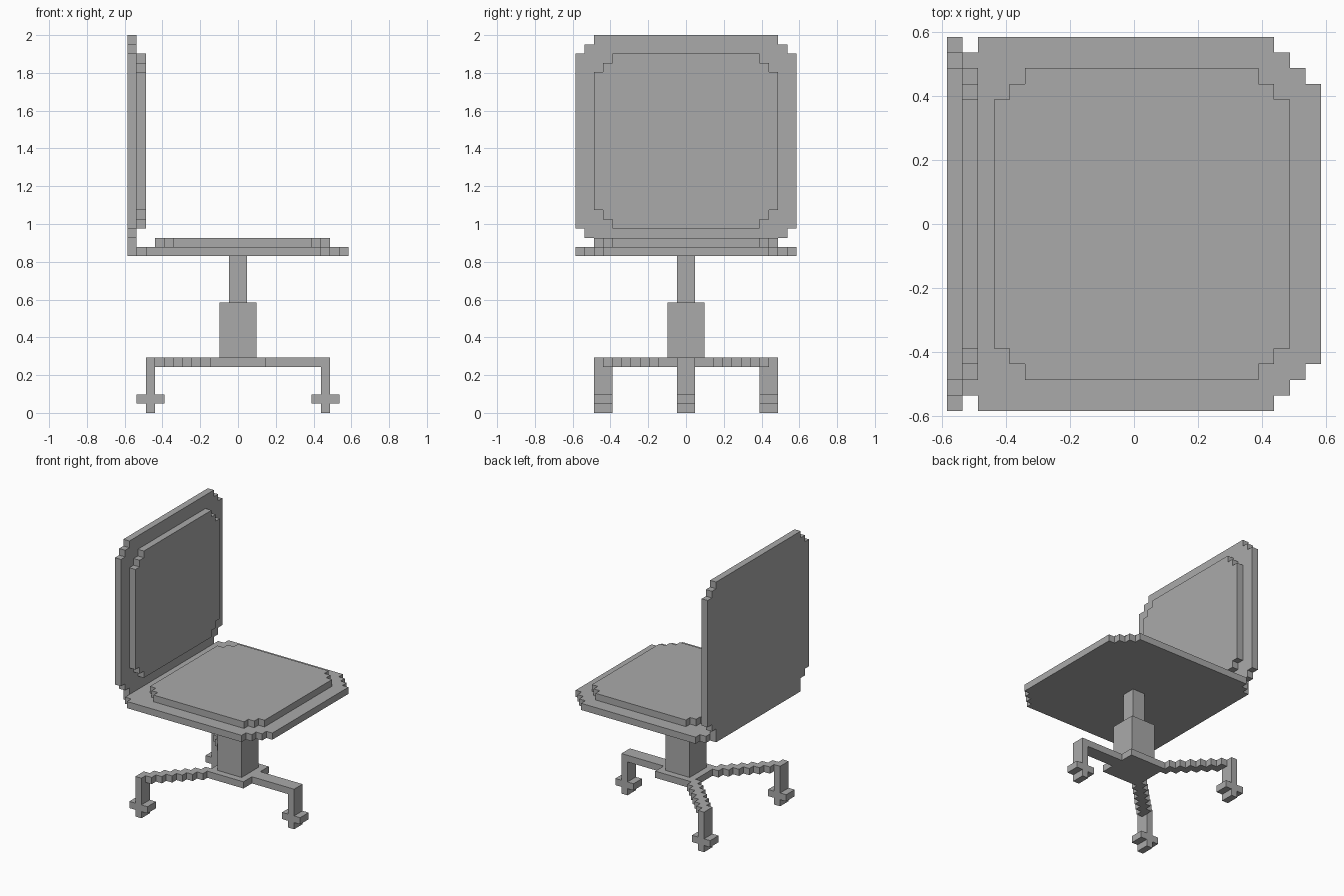
import bpy
import bmesh
from mathutils import Vector

cube = bpy.data.objects.get("Cube")
if cube:
    bpy.data.objects.remove(cube, do_unlink=True)

U = 2 / 41  # one block

grey = bpy.data.materials.new("chair grey")
grey.use_nodes = True
colour = (0.4, 0.4, 0.4, 1)
grey.diffuse_color = colour
grey.node_tree.nodes["Principled BSDF"].inputs["Base Color"].default_value = colour


def stepped(name, axes, rows, low, high):
    """Extrude a stepped outline. rows: (start, end, side_min, side_max) in blocks.
    axes: row axis, side axis, extrusion axis."""
    outline = [(r, row[2]) for row in rows for r in row[:2]]
    outline += [(r, row[3]) for row in reversed(rows) for r in (row[1], row[0])]

    # drop repeated and straight-line points
    points = [p for i, p in enumerate(outline) if p != outline[i - 1]]
    a, b, c = ("xyz".index(k) for k in axes)
    bm = bmesh.new()
    verts = []
    for p in points:
        co = Vector()
        co[a], co[b], co[c] = p[0] * U, p[1] * U, low * U
        verts.append(bm.verts.new(co))
    face = bm.faces.new(verts)
    new = bmesh.ops.extrude_face_region(bm, geom=[face])["geom"]
    shift = Vector()
    shift[c] = (high - low) * U
    bmesh.ops.translate(bm, vec=shift, verts=[g for g in new if isinstance(g, bmesh.types.BMVert)])
    bmesh.ops.recalc_face_normals(bm, faces=bm.faces)
    mesh = bpy.data.meshes.new(name)
    bm.to_mesh(mesh)
    bm.free()
    mesh.materials.append(grey)
    obj = bpy.data.objects.new(name, mesh)
    bpy.context.collection.objects.link(obj)
    return obj


def panel(name, axes, edges, halves, low, high):
    """Symmetric stepped panel: row edges and the half width of each row."""
    rows = [(s, e, -h, h) for s, e, h in zip(edges, edges[1:], halves)]
    return stepped(name, axes, rows, low, high)


# Seat and its cushion
panel("seat", "xyz", [-11, -10, 9, 10, 11, 12], [11, 12, 11, 10, 9], 17, 18)
panel("seat_cushion", "xyz", [-9, -8, -7, 8, 9, 10], [8, 9, 10, 9, 8], 18, 19)

# Backrest and its cushion
panel("backrest", "zyx", [17, 19, 20, 39, 40, 41], [10, 11, 12, 11, 10], -12, -11)
panel("backrest_cushion", "zyx", [20, 21, 22, 37, 38, 39], [8, 9, 10, 9, 8], -11, -10)

# Central column and hub
panel("lift_post", "xyz", [-1, 1], [1], 12, 17)
panel("post_sleeve", "xyz", [-2, 2], [2], 6, 12)
panel("hub_plate", "xyz", [-3, 3], [3], 5, 6)


def foot(name, x, y):
    """Upright with a crossbar caster, one block thick and two blocks wide."""
    rows = [(0, 1, x, x + 1), (1, 2, x - 1, x + 2), (2, 5, x, x + 1)]
    stepped(name, "zxy", rows, y - 1, y + 1)


# Straight leg
panel("straight_leg", "xyz", [3, 10], [1], 5, 6)
foot("straight_leg_foot", 9, 0)

# Two diagonal legs made of staggered blocks
for side, label in ((-1, "front"), (1, "rear")):
    rows = []
    for k in range(9, 2, -1):
        lo, hi = sorted((side * (k - 1), side * (k + 1)))
        rows.append((-k - 1, -k, lo, hi))
    stepped(label + "_diagonal_leg", "xyz", rows, 5, 6)
    foot(label + "_diagonal_leg_foot", -10, side * 9)
